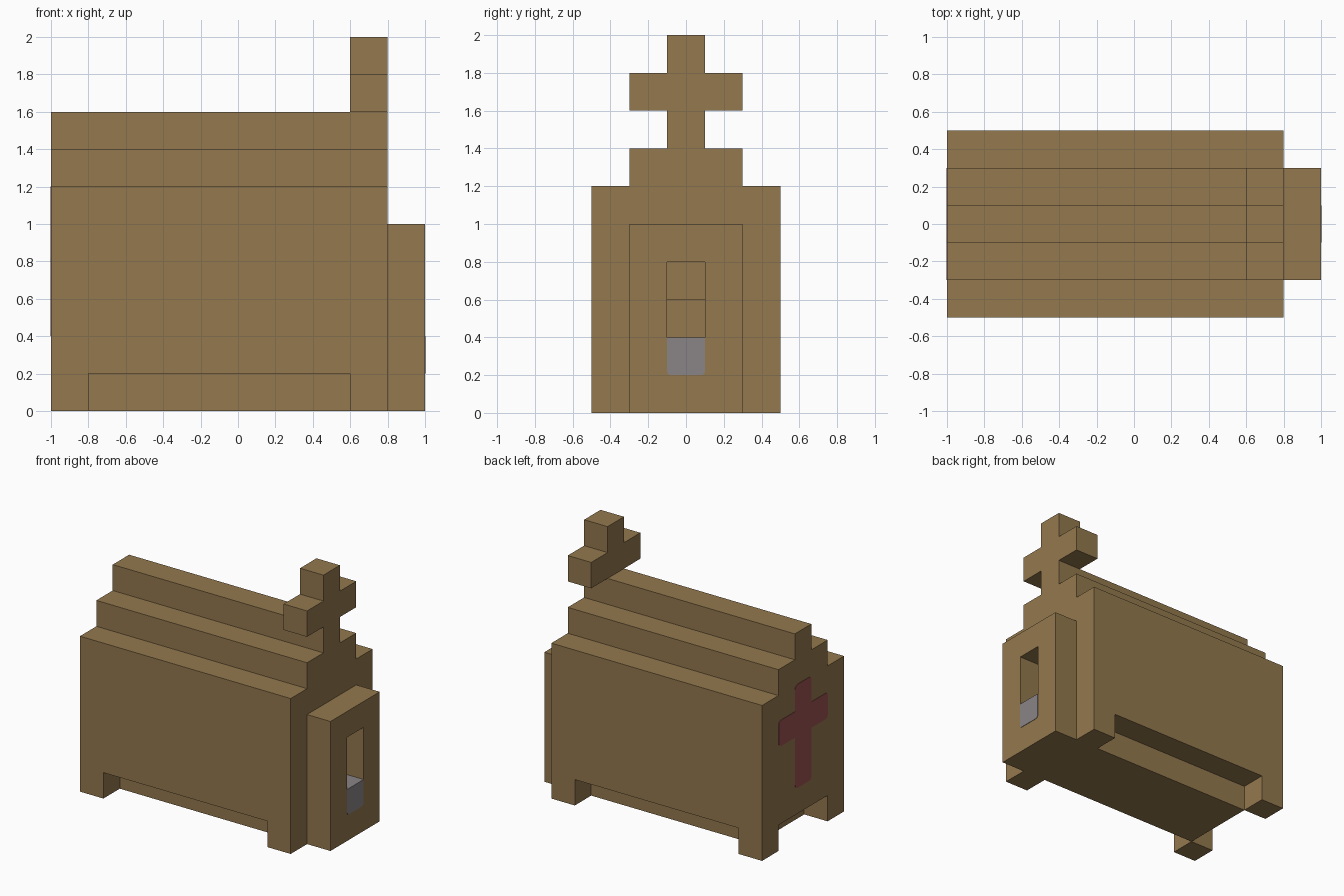
import bpy, bmesh
from itertools import product
from mathutils import Vector

if "Cube" in bpy.data.objects:
    bpy.data.objects.remove(bpy.data.objects["Cube"], do_unlink=True)

U = 0.2  # block size


def material(name, rgb):
    m = bpy.data.materials.new(name)
    m.use_nodes = True
    colour = (*rgb, 1)
    m.diffuse_color = colour
    m.node_tree.nodes["Principled BSDF"].inputs["Base Color"].default_value = colour
    return m


brown = material("brown", (0.292, 0.188, 0.076))
grey = material("grey", (0.254, 0.235, 0.242))
red = material("dark red", (0.337, 0.085, 0.085))


def blocks(xs, ys, zs):
    """Block cells; each range is inclusive."""
    return set(product(*(range(a, b + 1) for a, b in (xs, ys, zs))))


def finish(bm, name, mats):
    bmesh.ops.recalc_face_normals(bm, faces=bm.faces)
    me = bpy.data.meshes.new(name)
    bm.to_mesh(me)
    bm.free()
    for m in mats:
        me.materials.append(m)
    ob = bpy.data.objects.new(name, me)
    bpy.context.collection.objects.link(ob)
    return ob


# Parts as block sets, with the stepped doorway carved out
recess = {(9, 2, 2), (9, 2, 3), (8, 2, 3)}
step = {(9, 2, 1)}
hall = (0, 8)
parts = {
    "walls": blocks(hall, (0, 4), (1, 5)) - recess,
    "floor_base": blocks((1, 8), (1, 3), (0, 0)),
    "roof_lower_tier": blocks(hall, (1, 3), (6, 6)),
    "roof_ridge": blocks(hall, (2, 2), (7, 7)),
    "roof_cross": blocks((8, 8), (1, 3), (8, 8)) | blocks((8, 8), (2, 2), (9, 9)),
    "porch": blocks((9, 9), (1, 3), (0, 4)) - recess - step,
    "door_step": step,
}
for x, end in ((0, "rear"), (8, "front")):
    for y, side in ((0, "right"), (4, "left")):
        parts[f"{end}_{side}_foot"] = {(x, y, 0)}
solid = set().union(*parts.values())


def build(name, cells):
    """Outer skin of a part, leaving out faces against other parts."""
    bm = bmesh.new()
    for cell in sorted(cells):
        centre = Vector(cell) * U + Vector((-0.9, -0.4, 0.1))
        for axis, sign in product(range(3), (-1, 1)):
            n = Vector((0, 0, 0))
            n[axis] = sign
            if tuple(int(c + d) for c, d in zip(cell, n)) in solid:
                continue
            a, b = Vector((0, 0, 0)), Vector((0, 0, 0))
            a[(axis + 1) % 3] = 1
            b[(axis + 2) % 3] = sign
            corners = (a + b, b - a, -a - b, a - b)
            f = bm.faces.new([bm.verts.new(centre + (n + c) * U / 2) for c in corners])
            f.normal_update()
            # the tread of the door step is grey
            f.material_index = int(name == "door_step" and n.z > 0)
    bmesh.ops.remove_doubles(bm, verts=bm.verts, dist=0.001)
    bmesh.ops.dissolve_limit(bm, angle_limit=0.01, verts=bm.verts, edges=bm.edges,
                             delimit={'MATERIAL'})
    finish(bm, name, [brown, grey])


for name, cells in parts.items():
    build(name, cells)


def plate(name, outline, x, direction, mat, radius, rounded):
    """Thin painted plate on an end wall, with some corners rounded."""
    bm = bmesh.new()
    vs = [bm.verts.new((x, y, z)) for y, z in outline]
    bm.faces.new(vs)
    bmesh.ops.bevel(bm, geom=[vs[i] for i in rounded], offset=radius, segments=3,
                    profile=0.5, affect='VERTICES')
    ext = bmesh.ops.extrude_face_region(bm, geom=bm.faces[:])
    bmesh.ops.translate(bm, vec=(direction * 0.003, 0, 0),
                        verts=[v for v in ext["geom"] if isinstance(v, bmesh.types.BMVert)])
    finish(bm, name, [mat])


# Grey front of the door step
plate("step_front", [(-.1, .2), (.1, .2), (.1, .4), (-.1, .4)], 1, 1, grey, 0.02, (0, 1))

# Red cross on the rear wall
half = [(.1, .4), (.1, .8), (.3, .8), (.3, 1), (.1, 1), (.1, 1.2)]
outline = half + [(-y, z) for y, z in reversed(half)]
plate("rear_cross", outline, -1, -1, red, 0.03, (0, 2, 3, 5, 6, 8, 9, 11))
